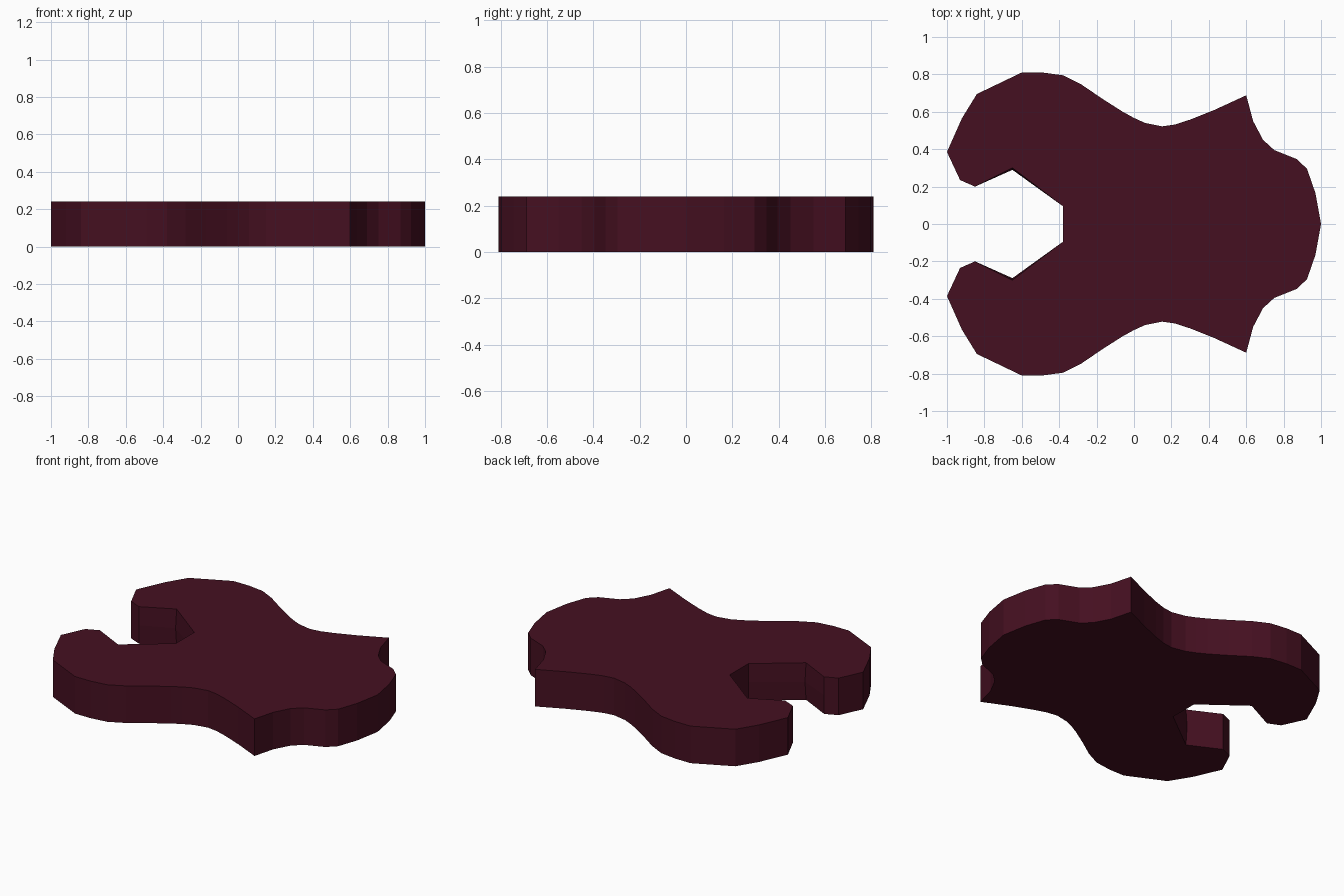
import bpy, bmesh

if "Cube" in bpy.data.objects:
    bpy.data.objects.remove(bpy.data.objects["Cube"])

HEIGHT = 0.24

# Half outline, from the slot floor round the jaw, waist and collar to the rounded tip
half = [(-0.38, 0.095), (-0.65, 0.30), (-0.85, 0.20), (-0.93, 0.235), (-1.0, 0.385),
        (-0.92, 0.565), (-0.84, 0.695), (-0.60, 0.81), (-0.49, 0.81), (-0.38, 0.795),
        (-0.28, 0.745), (-0.17, 0.67), (-0.06, 0.60), (0.0, 0.567), (0.06, 0.54),
        (0.15, 0.522), (0.22, 0.532), (0.30, 0.558), (0.43, 0.61), (0.60, 0.688),
        (0.637, 0.55), (0.69, 0.45), (0.75, 0.395), (0.87, 0.347), (0.925, 0.295),
        (0.97, 0.165), (1.0, 0.0)]
outline = half + [(x, -y) for x, y in reversed(half[:-1])]
n = len(outline)

# Rings at bottom, middle and top; the slot walls have a faint ridge at mid height
bm = bmesh.new()
rings = []
for z in (0, HEIGHT / 2, HEIGHT):
    ring = []
    for i, (x, y) in enumerate(outline):
        if z == HEIGHT / 2 and i in (1, n - 2):
            y *= 0.965
        ring.append(bm.verts.new((x, y, z)))
    rings.append(ring)
for low, high in zip(rings, rings[1:]):
    for i in range(n):
        j = (i + 1) % n
        bm.faces.new((low[i], low[j], high[j], high[i]))
bm.faces.new(rings[0])
bm.faces.new(rings[-1])
bmesh.ops.recalc_face_normals(bm, faces=bm.faces)

mesh = bpy.data.meshes.new("wrench_head")
bm.to_mesh(mesh)
bm.free()
head = bpy.data.objects.new("wrench_head", mesh)
bpy.context.collection.objects.link(head)

# Dark maroon finish
mat = bpy.data.materials.new("dark_maroon")
mat.diffuse_color = (0.06, 0.005, 0.015, 1)
mat.use_nodes = True
mat.node_tree.nodes["Principled BSDF"].inputs["Base Color"].default_value = mat.diffuse_color
mesh.materials.append(mat)
